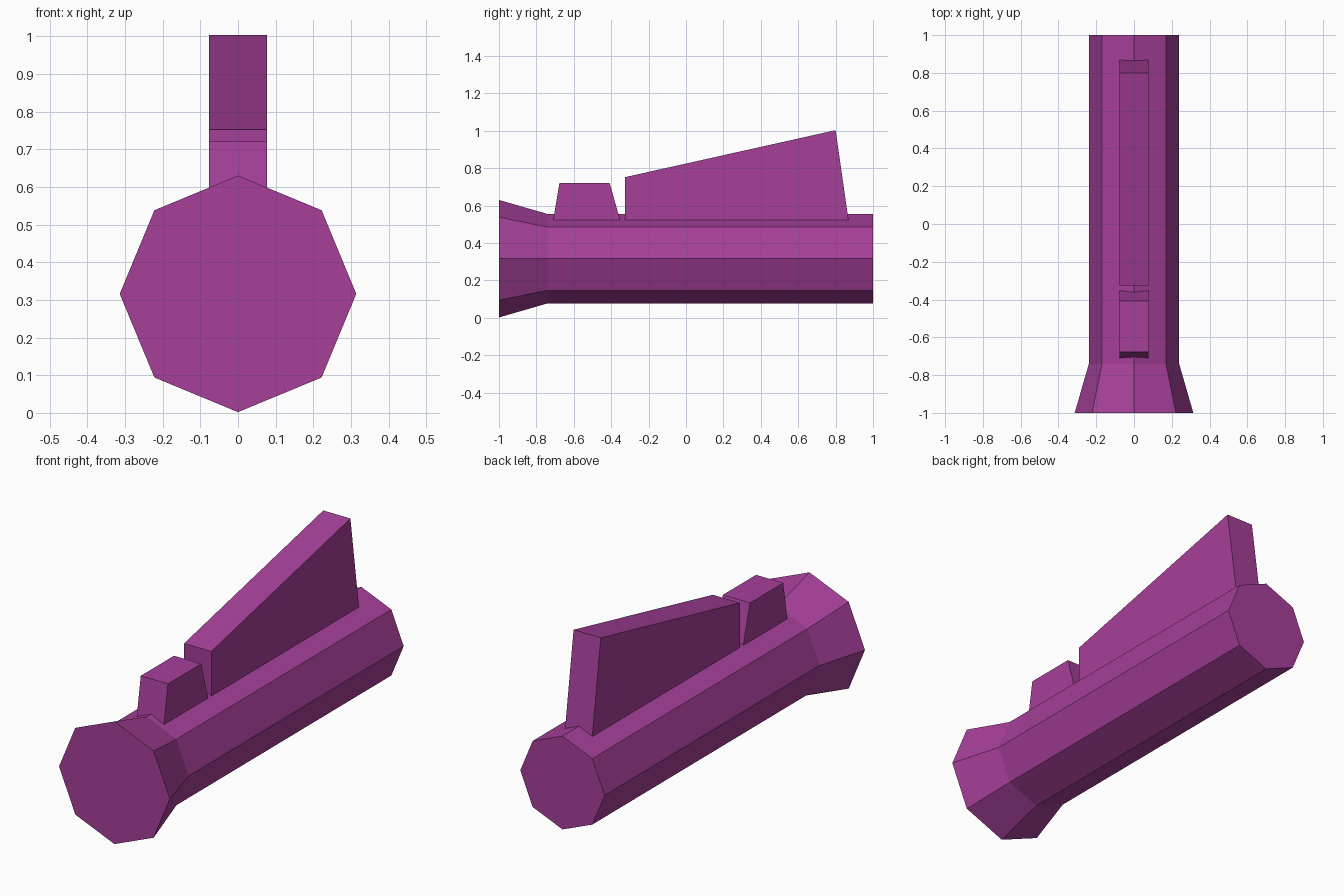
import bpy, math

if "Cube" in bpy.data.objects:
    bpy.data.objects.remove(bpy.data.objects["Cube"])

purple = bpy.data.materials.new("purple")
purple.diffuse_color = (0.38, 0.05, 0.32, 1)
purple.use_nodes = True
purple.node_tree.nodes["Principled BSDF"].inputs["Base Color"].default_value = purple.diffuse_color


def make_object(name, verts, faces):
    mesh = bpy.data.meshes.new(name)
    mesh.from_pydata(verts, [], faces)
    mesh.materials.append(purple)
    obj = bpy.data.objects.new(name, mesh)
    bpy.context.collection.objects.link(obj)
    return obj


def bridge(name, rings):
    """Join equal-sized rings with quads and cap both ends."""
    n = len(rings[0])
    verts = [v for ring in rings for v in ring]
    faces = [tuple(range(n)), tuple(reversed(range(len(verts) - n, len(verts))))]
    for r in range(len(rings) - 1):
        a, b = r * n, (r + 1) * n
        for i in range(n):
            j = (i + 1) % n
            faces.append((a + j, a + i, b + i, b + j))
    return make_object(name, verts, faces)


# Octagonal barrel with a flared front end
SIDES, AXIS_Z = 8, 0.316


def octagon(y, radius):
    return [(radius * math.cos(math.tau * i / SIDES), y,
             AXIS_Z + radius * math.sin(math.tau * i / SIDES)) for i in range(SIDES)]


bridge("barrel", [octagon(-1, 0.314), octagon(-0.74, 0.239), octagon(1, 0.239)])


# Upright plates: side profiles (y, z) given thickness in x, sunk into the barrel
def plate(name, profile, half=0.077):
    return bridge(name, [[(x, y, z) for y, z in profile] for x in (-half, half)])


plate("button_block", [(-0.722, 0.45), (-0.677, 0.72), (-0.408, 0.72), (-0.332, 0.45)])
plate("tall_fin", [(-0.326, 0.45), (-0.326, 0.752), (0.80, 1.003), (0.879, 0.45)])

# Make all face normals point outwards
import bmesh
for obj in bpy.context.collection.objects:
    bm = bmesh.new()
    bm.from_mesh(obj.data)
    bmesh.ops.recalc_face_normals(bm, faces=bm.faces)
    bm.to_mesh(obj.data)
    bm.free()
